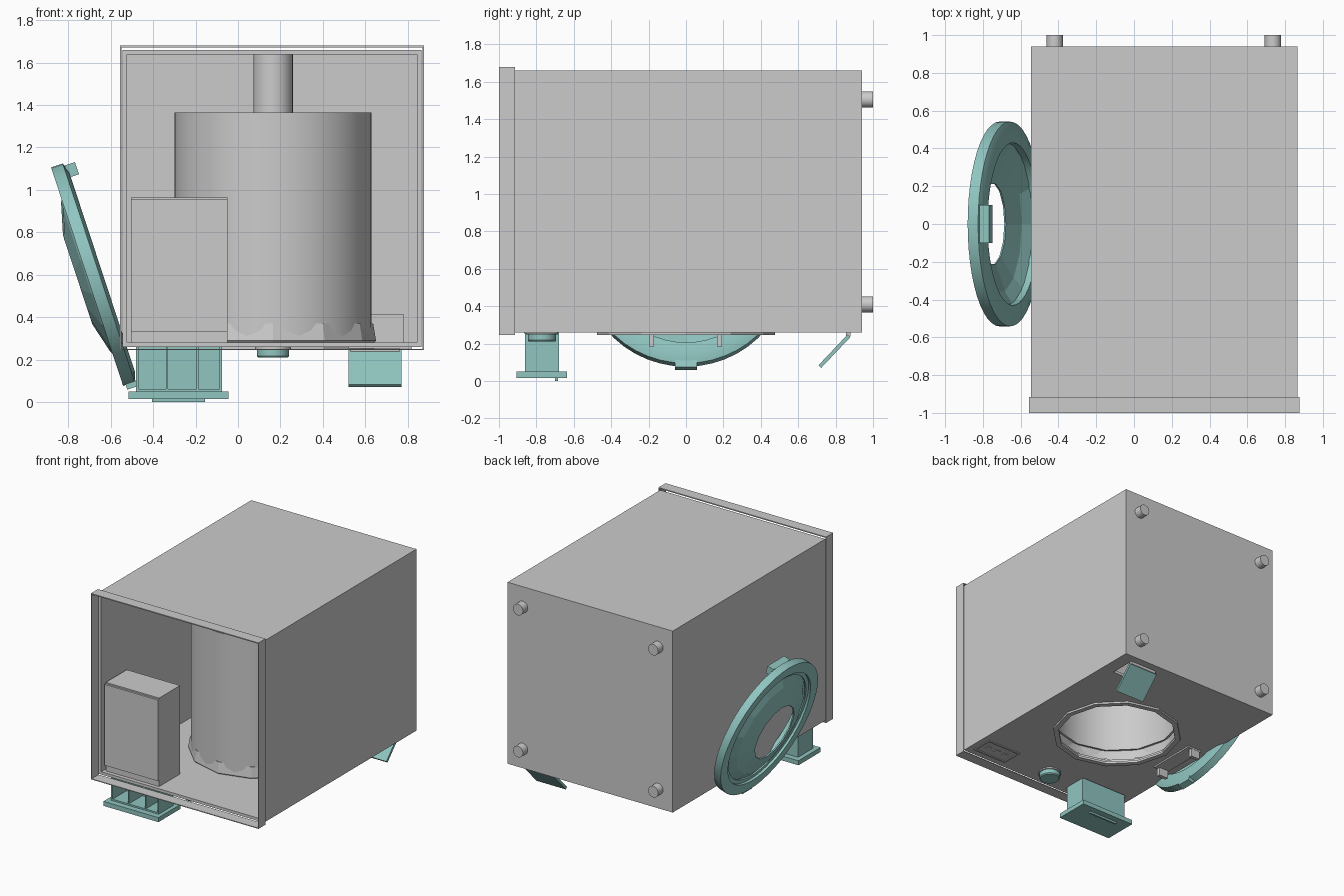
import bpy, bmesh, math
from mathutils import Matrix, Vector

if "Cube" in bpy.data.objects:
    bpy.data.objects.remove(bpy.data.objects["Cube"])

teal = bpy.data.materials.new("teal_plastic")
teal.diffuse_color = (0.28, 0.56, 0.53, 1)
teal.use_nodes = True
teal.node_tree.nodes["Principled BSDF"].inputs["Base Color"].default_value = teal.diffuse_color


def finish(name, bm, mat=None, matrix=None, smooth=False):
    bmesh.ops.recalc_face_normals(bm, faces=bm.faces[:])
    me = bpy.data.meshes.new(name)
    bm.to_mesh(me)
    bm.free()
    ob = bpy.data.objects.new(name, me)
    bpy.context.collection.objects.link(ob)
    if mat:
        me.materials.append(mat)
    if matrix:
        ob.matrix_world = matrix
    if smooth:
        me.shade_smooth()
        bpy.ops.object.select_all(action='DESELECT')
        ob.select_set(True)
        bpy.context.view_layer.objects.active = ob
        bpy.ops.object.shade_smooth_by_angle(angle=math.radians(30))
    return ob


def box(name, x, y, z, mat=None, matrix=None, open_dir=None, thick=0):
    """Box from ranges; optionally without the face looking along open_dir, walls grown inward."""
    bm = bmesh.new()
    bmesh.ops.create_cube(bm, size=1)
    if open_dir:
        bm.normal_update()
        gone = [f for f in bm.faces if f.normal.dot(Vector(open_dir)) > 0.9]
        bmesh.ops.delete(bm, geom=gone, context='FACES')
    for v in bm.verts:
        v.co = [(a + b) / 2 + c * (b - a) for (a, b), c in zip((x, y, z), v.co)]
    if thick:
        bm.normal_update()
        bmesh.ops.solidify(bm, geom=bm.faces[:], thickness=thick)
    return finish(name, bm, mat, matrix)


def lathe(name, profile, segs, mat=None, matrix=None, smooth=True, closed=False):
    """Revolve (radius, height) points around local z."""
    bm = bmesh.new()
    vs = [bm.verts.new((r, 0, h)) for r, h in profile]
    es = [bm.edges.new(p) for p in zip(vs, vs[1:])]
    if closed:
        es.append(bm.edges.new((vs[-1], vs[0])))
    bmesh.ops.spin(bm, geom=vs + es, axis=(0, 0, 1), cent=(0, 0, 0),
                   steps=segs, angle=2 * math.pi)
    bmesh.ops.remove_doubles(bm, verts=bm.verts[:], dist=1e-4)
    return finish(name, bm, mat, matrix, smooth)


def cut(ob, cutter):
    cutter.hide_render = True
    cutter.hide_viewport = True
    m = ob.modifiers.new("cut", 'BOOLEAN')
    m.operation = 'DIFFERENCE'
    m.solver = 'EXACT'
    m.object = cutter


T = Matrix.Translation
CX = 0.165  # drum axis

# Cabinet shell, open at the front, with openings in its underside
cabinet = box("cabinet", (-.545, .865), (-.92, .94), (.26, 1.66), open_dir=(0, -1, 0), thick=.022)
cut(cabinet, lathe("porthole_cutter", [(0, .2), (.445, .2), (.445, .32), (0, .32)], 12,
                   matrix=T((CX, 0, 0)), smooth=False))
cut(cabinet, box("drawer_cutter", (-.485, -.07), (-.87, -.67), (.2, .32)))
cut(cabinet, box("filter_cutter", (.53, .76), (.67, .86), (.2, .32)))

# Thin loose rim around the open end
for n, x, z in (("left", (-.555, -.549), (.245, 1.68)), ("right", (.869, .875), (.245, 1.68)),
                ("low", (-.549, .869), (.245, .251)), ("high", (-.549, .869), (1.672, 1.68))):
    box("rim_" + n, x, (-1, -.915), z)

# Feet
for x in (-.42, .735):
    for z in (.41, 1.505):
        lathe("foot", [(0, 0), (.043, 0), (.043, .062), (0, .062)], 24,
              matrix=T((x, .938, z)) @ Matrix.Rotation(-math.pi / 2, 4, 'X'))

# Drum, shaft, faceted gasket and porthole flange
lathe("drum", [(.465, .30), (.465, 1.365), (0, 1.365)], 48, matrix=T((CX, 0, 0)))
lathe("drum_shaft", [(.093, 1.365), (.093, 1.637)], 32, matrix=T((CX, 0, 0)))
lathe("gasket", [(.445, .25), (.485, .29), (.472, .37), (.455, .37)], 12,
      matrix=T((CX, 0, 0)), smooth=False)
lathe("porthole_flange", [(.475, .262), (.475, .245), (.435, .245), (.435, .262)], 12,
      matrix=T((CX, 0, 0)), smooth=False, closed=True)

# Hinge lugs between cabinet and door
for y in (-.185, .18):
    box("hinge_lug", (-.47, -.39), (y - .013, y + .013), (.185, .262))
box("hinge_plate", (-.48, -.36), (-.2, .195), (.248, .262))

# Open round door: ring, faceted bowl, handle and hinge tab
t = Vector((-.313, 0, .949)).normalized()
n = Vector((-.949, 0, -.313)).normalized()
door = T((-.67, 0, .605)) @ Matrix((t, n.cross(t), n)).transposed().to_4x4()
lathe("door_ring", [(.50, -.031), (.542, -.015), (.542, .043), (.46, .043),
                    (.46, .025), (.43, .025), (.43, -.031)], 48, teal, door, closed=True)
bowl = lathe("door_bowl", [(.44, .012), (.37, .05), (.22, .09)], 14, teal, door, smooth=False)
bowl.modifiers.new("thickness", 'SOLIDIFY').thickness = .01
box("door_handle", (.47, .53), (-.1, .1), (-.072, -.02), teal, door)
box("door_hinge_tab", (-.565, -.5), (-.06, .06), (-.02, .03), teal, door)

# Detergent drawer housing with a lipped front panel
box("drawer_housing", (-.505, -.05), (-.89, -.635), (.27, .965), open_dir=(0, 0, -1))
box("housing_panel", (-.505, -.05), (-.905, -.89), (.33, .955))

# Detergent drawer, open on one side, with dividers, front plate and grip
box("drawer_tray", (-.48, -.075), (-.86, -.68), (.05, .55), teal, open_dir=(0, -1, 0), thick=.012)
for x in (-.335, -.19):
    box("drawer_divider", (x - .005, x + .005), (-.855, -.685), (.05, .54), teal)
box("drawer_front", (-.515, -.045), (-.905, -.635), (.015, .05), teal)
box("drawer_grip", (-.405, -.155), (-.70, -.685), (0, .018), teal)

# Dial
lathe("dial_base", [(0, .25), (.085, .25), (.085, .262)], 32, matrix=T((CX, -.77, 0)))
lathe("dial", [(0, .21), (.07, .21), (.076, .218), (.076, .262)], 32, teal, T((CX, -.77, 0)))

# Display panel: frame and buttons
for x, y in (((.52, .82), (-.865, -.85)), ((.52, .82), (-.705, -.69)),
             ((.52, .535), (-.85, -.705)), ((.805, .82), (-.85, -.705))):
    box("display_frame", x, y, (.254, .262))
for x in (.59, .67, .75):
    box("display_button", (x - .02, x + .02), (-.79, -.76), (.255, .262))

# Filter recess and its hinged flap
box("filter_recess", (.51, .78), (.64, .89), (.262, .415), open_dir=(0, 0, -1))
box("flap_hinge", (.53, .76), (.855, .88), (.238, .262))
flap = T((0, .87, .243)) @ Matrix.Rotation(math.radians(46.5), 4, 'X')
box("filter_flap", (.52, .77), (-.226, 0), (-.012, .008), teal, flap)
